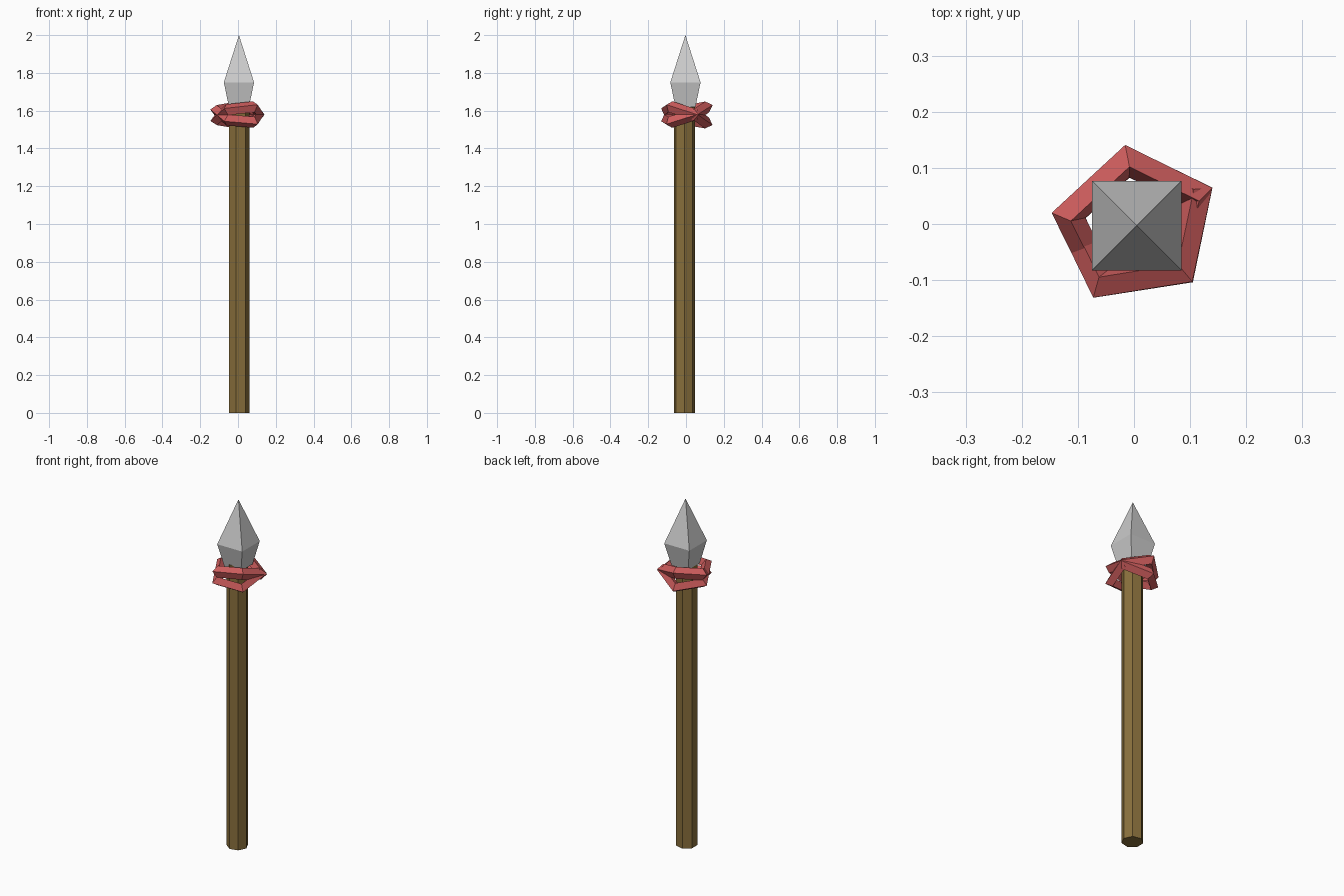
import bpy
from math import radians, sqrt
from mathutils import Vector, Quaternion

if "Cube" in bpy.data.objects:
    bpy.data.objects.remove(bpy.data.objects["Cube"])


def material(name, rgb):
    m = bpy.data.materials.new(name)
    m.diffuse_color = (*rgb, 1)
    m.use_nodes = True
    m.node_tree.nodes["Principled BSDF"].inputs["Base Color"].default_value = m.diffuse_color
    return m


wood = material("wood", (0.25, 0.16, 0.045))
red = material("red_cord", (0.62, 0.11, 0.11))


def named(name, mat=None):
    ob = bpy.context.object
    ob.name = name
    if mat:
        ob.data.materials.append(mat)
    return ob


# Seven-sided shaft, one corner facing +x
SHAFT_TOP = 1.64
bpy.ops.mesh.primitive_cylinder_add(vertices=7, radius=0.057, depth=SHAFT_TOP,
                                    location=(0.003, -0.009, SHAFT_TOP / 2))
shaft = named("shaft", wood)
for v in shaft.data.vertices:
    v.co.xy = (v.co.y, -v.co.x)  # turn the first corner from +y to +x

# Four-sided spear head: flaring base, then a point
BASE_Z, WIDE_Z, TIP_Z = 1.62, 1.75, 2.0
base, wide = 0.053 * sqrt(2), 0.08 * sqrt(2)
bpy.ops.mesh.primitive_cone_add(vertices=4, radius1=wide, radius2=0,
                                depth=TIP_Z - WIDE_Z,
                                location=(0.005, -0.003, (WIDE_Z + TIP_Z) / 2),
                                rotation=(0, 0, radians(45)))
point = named("head_point")
bpy.ops.mesh.primitive_cone_add(vertices=4, radius1=base, radius2=wide,
                                depth=WIDE_Z - BASE_Z,
                                location=(0.005, -0.003, (BASE_Z + WIDE_Z) / 2),
                                rotation=(0, 0, radians(45)))
flare = named("head_base")

# Two crossing five-sided bindings, tilted opposite ways
for name, sx, sy in (("binding_front_high", 0.17, -0.36),
                     ("binding_back_high", -0.14, 0.345)):
    tilt = Vector((0, 0, 1)).rotation_difference(Vector((-sx, -sy, 1)))
    spin = Quaternion((0, 0, 1), radians(26))
    bpy.ops.mesh.primitive_torus_add(major_segments=5, minor_segments=4,
                                     major_radius=0.122, minor_radius=0.031,
                                     location=(0.002, -0.002, 1.578),
                                     rotation=(tilt @ spin).to_euler())
    named(name, red)
